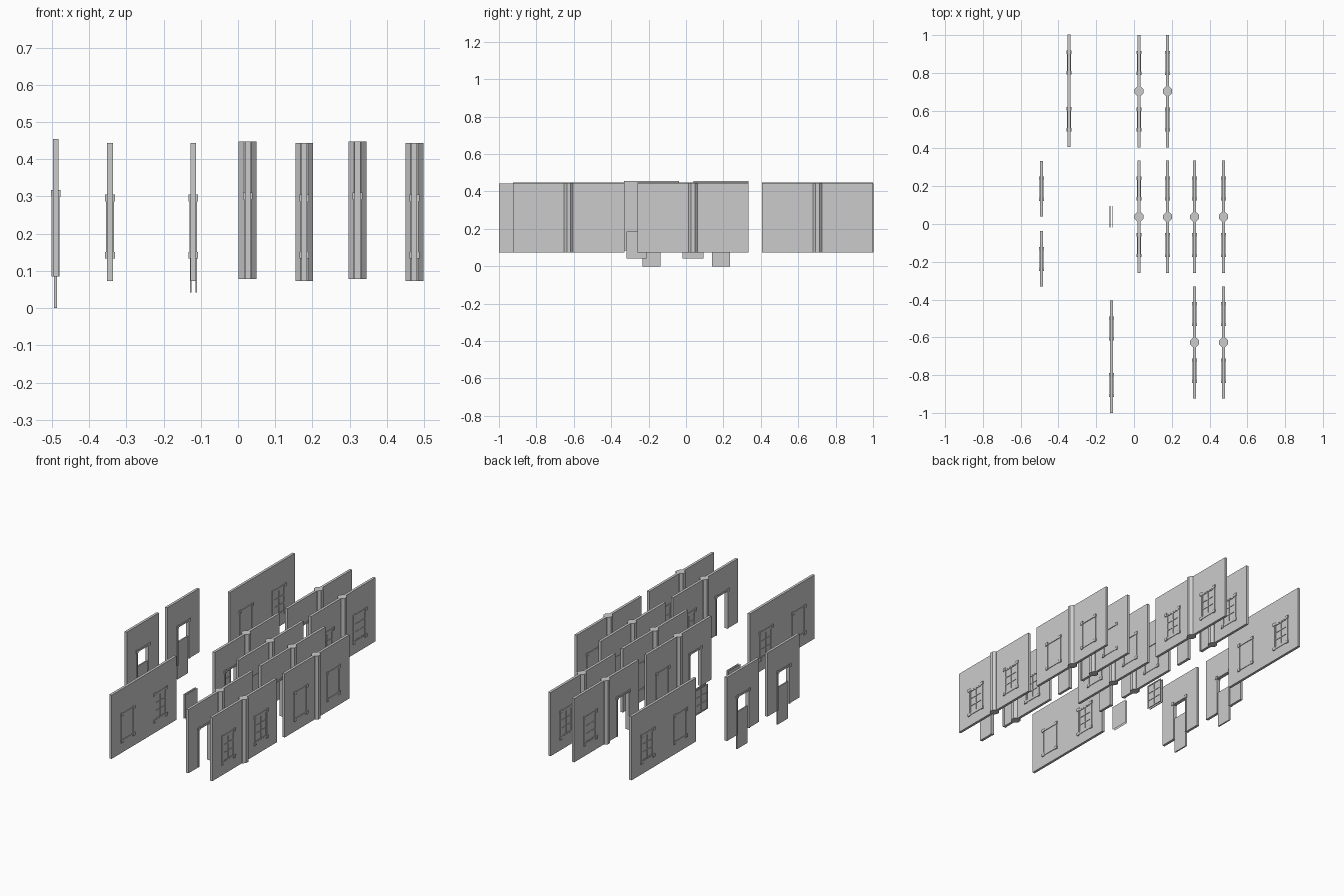
import bpy, bmesh, math
from mathutils import Matrix, Vector

if "Cube" in bpy.data.objects:
    bpy.data.objects.remove(bpy.data.objects["Cube"])

WALL_H, HALF_T = 0.37, 0.0075
OPEN_HALF = 0.05            # half width of every opening
OPEN_TOP = 0.218            # opening head above wall base
SILL = 0.074                # window sill above wall base


def finish(bm, name):
    bmesh.ops.recalc_face_normals(bm, faces=bm.faces)
    me = bpy.data.meshes.new(name)
    bm.to_mesh(me)
    bm.free()
    ob = bpy.data.objects.new(name, me)
    bpy.context.collection.objects.link(ob)
    return ob


def add_box(bm, x0, x1, y0, y1, z0, z1):
    c = Vector(((x0 + x1) / 2, (y0 + y1) / 2, (z0 + z1) / 2))
    size = Matrix.Diagonal((x1 - x0, y1 - y0, z1 - z0, 1))
    bmesh.ops.create_cube(bm, size=1, matrix=Matrix.Translation(c) @ size)


def wall_panel(name, x, y0, y1, base, openings):
    """Flat slab with rectangular door and window holes."""
    ys = sorted([y0, y1] + [c + s * OPEN_HALF for c, k in openings for s in (-1, 1)])
    zs = [base, base + SILL, base + OPEN_TOP, base + WALL_H]
    bm = bmesh.new()
    for a, b in zip(ys, ys[1:]):
        for i in range(3):
            hole = [k for c, k in openings if abs((a + b) / 2 - c) < 0.01]
            if hole and (i == 1 or (i == 0 and hole[0] == "door")):
                continue
            bm.faces.new([bm.verts.new((x - HALF_T, p, q)) for p, q in
                          ((a, zs[i]), (b, zs[i]), (b, zs[i + 1]), (a, zs[i + 1]))])
    bmesh.ops.remove_doubles(bm, verts=bm.verts, dist=1e-5)
    ext = bmesh.ops.extrude_face_region(bm, geom=bm.faces[:], use_keep_orig=True)
    moved = [v for v in ext["geom"] if isinstance(v, bmesh.types.BMVert)]
    bmesh.ops.translate(bm, verts=moved, vec=(2 * HALF_T, 0, 0))
    finish(bm, name)


def frame(name, x, c, base, kind):
    """Trim bars around an opening with raised corner blocks."""
    bm = bmesh.new()
    z0 = base if kind == "door" else base + SILL
    z1 = base + OPEN_TOP
    w, t = 0.010, 0.0105
    for s in (-1, 1):
        a, b = sorted((c + s * OPEN_HALF, c + s * (OPEN_HALF + w)))
        add_box(bm, x - t, x + t, a, b, z0, z1)
        corners = [z1 + w / 2] + ([z0 - w / 2] if kind != "door" else [])
        for z in corners:
            m = (a + b) / 2
            add_box(bm, x - 0.013, x + 0.013, m - 0.009, m + 0.009, z - 0.009, z + 0.009)
    add_box(bm, x - t, x + t, c - OPEN_HALF, c + OPEN_HALF, z1, z1 + w)
    if kind != "door":
        add_box(bm, x - t, x + t, c - OPEN_HALF, c + OPEN_HALF, z0 - w, z0)
    finish(bm, name)


def glass(name, x, c, z0, z1, half):
    """A thin pane on each face of the wall."""
    bm = bmesh.new()
    for s in (-1, 1):
        bm.faces.new([bm.verts.new((x + s * 0.0065, c + p * half, z))
                      for p, z in ((-1, z0), (1, z0), (1, z1), (-1, z1))])
    finish(bm, name)


def lattice(name, x, c, z0, z1, half):
    """Glazing bars, two columns by three rows, on both faces."""
    bm = bmesh.new()
    r = 0.003
    for s in (-1, 1):
        a, b = sorted((x + s * 0.0055, x + s * 0.0095))
        for y in (c - half + r, c, c + half - r):
            add_box(bm, a, b, y - r, y + r, z0, z1)
        for i in range(4):
            z = z0 + r + (z1 - z0 - 2 * r) * i / 3
            add_box(bm, a, b, c - half, c + half, z - r, z + r)
    finish(bm, name)


def pillar(name, x, y, base):
    bm = bmesh.new()
    bmesh.ops.create_cone(
        bm, cap_ends=True, segments=8, radius1=0.026, radius2=0.026, depth=WALL_H,
        matrix=Matrix.Translation((x, y, base + WALL_H / 2)) @ Matrix.Rotation(math.pi / 8, 4, "Z"))
    finish(bm, name)


def module(name, x, y0, y1, base, openings, with_pillar=False):
    wall_panel(name + "_wall", x, y0, y1, base, openings)
    for i, (c, kind) in enumerate(openings):
        tag = f"{name}_{kind}_{i}"
        frame(tag + "_frame", x, c, base, kind)
        if kind != "door":
            glass(tag + "_glass", x, c, base + SILL, base + OPEN_TOP, OPEN_HALF)
        if kind == "lattice":
            lattice(tag + "_bars", x, c, base + SILL, base + OPEN_TOP, OPEN_HALF)
    if with_pillar:
        pillar(name + "_pillar", x, (y0 + y1) / 2, base)


# Short walls with a doorway, each with a dropped door leaf
for n, c in (("left_front", -0.185), ("left_back", 0.187)):
    module(n, -0.49, c - 0.147, c + 0.147, 0.085, [(c, "door")])
    bm = bmesh.new()
    add_box(bm, -0.494, -0.486, c - 0.048, c + 0.048, 0, 0.215)
    finish(bm, n + "_door_leaf")

# Plain walls with one clear and one barred window
for n, x, c in (("plain_back", -0.344, 0.705), ("plain_front", -0.12, -0.703)):
    module(n, x, c - 0.297, c + 0.297, 0.073, [(c - 0.15, "window"), (c + 0.15, "lattice")])

# Pillared walls: a door-and-window wall paired with a two-window wall
for n, xd, xw, c, kind in (
        ("inner_back", 0.026, 0.178, 0.703, "lattice"),
        ("inner_middle", 0.026, 0.178, 0.038, "window"),
        ("outer_middle", 0.321, 0.474, 0.038, "window"),
        ("outer_front", 0.321, 0.474, -0.627, "lattice")):
    module(n + "_entry", xd, c - 0.297, c + 0.297, 0.078,
           [(c - 0.15, "door"), (c + 0.15, kind)], True)
    module(n + "_windows", xw, c - 0.297, c + 0.297, 0.073,
           [(c - 0.15, kind), (c + 0.15, kind)], True)

# Loose window inserts
glass("loose_clear_pane", -0.12, -0.264, 0.042, 0.185, 0.054)
glass("loose_barred_pane", -0.12, 0.038, 0.042, 0.185, 0.054)
lattice("loose_window_bars", -0.12, 0.038, 0.042, 0.185, 0.056)
